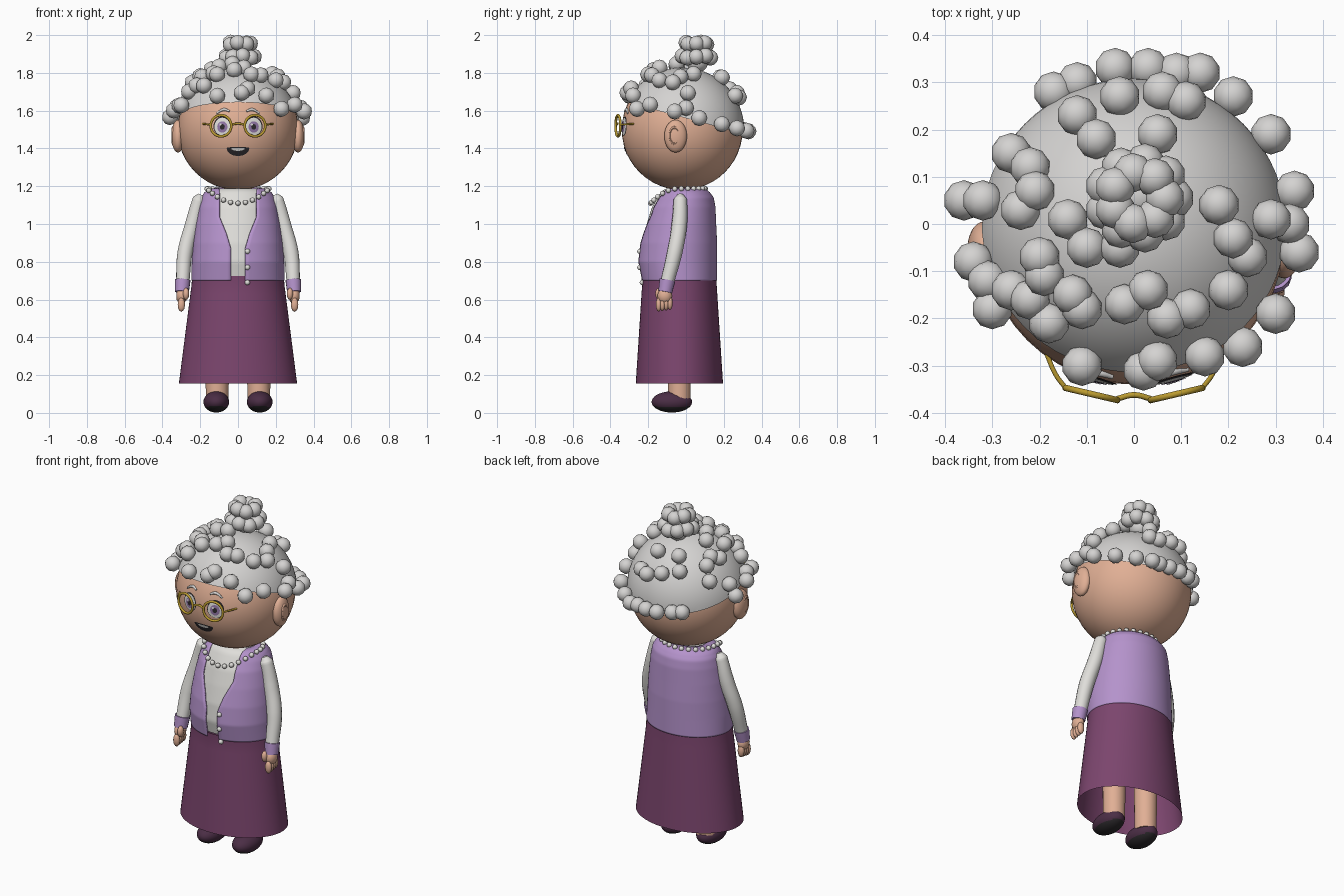
import bpy, bmesh
from math import sin, cos, pi, sqrt, asin, radians
from mathutils import Vector, Matrix

cube = bpy.data.objects.get("Cube")
if cube:
    bpy.data.objects.remove(cube)


def material(name, *rgb):
    m = bpy.data.materials.new(name)
    m.use_nodes = True
    m.diffuse_color = (*rgb, 1)
    m.node_tree.nodes["Principled BSDF"].inputs["Base Color"].default_value = (*rgb, 1)
    return m


SKIN = material("skin", .75, .43, .3)
HAIR = material("grey_hair", .66, .65, .64)
WHITE = material("off_white", .74, .73, .7)
LILAC = material("lilac_wool", .46, .29, .6)
PLUM = material("plum_cloth", .2, .06, .155)
SHOE = material("shoe_leather", .07, .027, .06)
GOLD = material("gold", .5, .33, .03)
IRIS = material("violet_iris", .28, .18, .38)
DARK = material("near_black", .025, .022, .025)


def finish(obj, mat, angle=45):
    if not obj.data.materials:
        obj.data.materials.append(mat)
    bpy.ops.object.select_all(action='DESELECT')
    obj.select_set(True)
    bpy.context.view_layer.objects.active = obj
    bpy.ops.object.shade_smooth_by_angle(angle=radians(angle))
    return obj


def from_bmesh(name, bm, mat, angle=45):
    mesh = bpy.data.meshes.new(name)
    bm.to_mesh(mesh)
    bm.free()
    obj = bpy.data.objects.new(name, mesh)
    bpy.context.collection.objects.link(obj)
    return finish(obj, mat, angle)


def blobs(name, mat, items, fine=False):
    """Ellipsoids (centre, radii) gathered in one mesh."""
    bm = bmesh.new()
    for centre, radii in items:
        size = Vector(radii) if isinstance(radii, tuple) else Vector((radii,) * 3)
        m = Matrix.Translation(centre) @ Matrix.Diagonal((*size, 1))
        if fine:
            bmesh.ops.create_uvsphere(bm, u_segments=48, v_segments=24, radius=1, matrix=m)
        else:
            bmesh.ops.create_icosphere(bm, subdivisions=2, radius=1, matrix=m)
    return from_bmesh(name, bm, mat, 60)


def loft(name, mat, rings, closed=True, cap=False):
    bm = bmesh.new()
    rows = [[bm.verts.new(p) for p in ring] for ring in rings]
    n = len(rows[0])
    for a, b in zip(rows, rows[1:]):
        for i in range(n if closed else n - 1):
            j = (i + 1) % n
            bm.faces.new((a[i], a[j], b[j], b[i]))
    if cap:
        bm.faces.new(rows[-1])
    return from_bmesh(name, bm, mat)


def tube(name, mat, points, radii):
    curve = bpy.data.curves.new(name, 'CURVE')
    curve.dimensions = '3D'
    curve.bevel_depth = 1
    curve.bevel_resolution = 5
    curve.use_fill_caps = True
    spline = curve.splines.new('BEZIER')
    spline.bezier_points.add(len(points) - 1)
    for bp, p, r in zip(spline.bezier_points, points, radii):
        bp.co, bp.radius = p, r
        bp.handle_left_type = bp.handle_right_type = 'AUTO'
    obj = bpy.data.objects.new(name, curve)
    bpy.context.collection.objects.link(obj)
    bpy.ops.object.select_all(action='DESELECT')
    obj.select_set(True)
    bpy.context.view_layer.objects.active = obj
    bpy.ops.object.convert(target='MESH')
    return finish(bpy.context.object, mat)


def lookup(table, z):
    for a, b in zip(table, table[1:]):
        if z <= b[0]:
            t = max(0, (z - a[0]) / (b[0] - a[0]))
            return [u + (v - u) * t for u, v in zip(a[1:], b[1:])]
    return table[-1][1:]


# Body profile: height, half width, half depth, centre y
BODY = [(.155, .317, .235, -.035), (.7, .247, .2, -.035), (.8, .245, .21, -.045),
        (.9, .238, .205, -.04), (1, .226, .19, -.03), (1.09, .21, .174, -.018),
        (1.14, .196, .155, -.008), (1.17, .176, .135, -.01), (1.185, .152, .115, -.012),
        (1.192, .115, .09, -.015)]
OPENING = [(.7, .038), (.87, .038), (.95, .062), (1.04, .1), (1.2, .1)]


def body_ring(z, inset=0, start=0.0, closed=True, n=64):
    rx, ry, cy = lookup(BODY, z)
    steps = n if closed else n - 1
    angles = [start + (2 * pi - 2 * start) * i / steps for i in range(n)]
    return [((rx - inset) * sin(a), cy - (ry - inset) * cos(a), z) for a in angles]


def heights(low, high, n):
    return [low + (high - low) * i / n for i in range(n + 1)]


# Clothes
loft("skirt", PLUM, [body_ring(z, .004) for z in heights(.155, .725, 12)])
loft("blouse", WHITE, [body_ring(z, .012) for z in heights(.726, 1.189, 40)], cap=True)
vest = loft("vest", LILAC, [
    body_ring(z, 0, asin(lookup(OPENING, z)[0] / lookup(BODY, z)[0]), False)
    for z in heights(.7, 1.192, 60)], closed=False)
thick = vest.modifiers.new("thickness", 'SOLIDIFY')
thick.thickness = .01
thick.offset = -1


def front_y(x, z):
    rx, ry, cy = lookup(BODY, z)
    return cy - ry * sqrt(1 - (x / rx) ** 2)


blobs("buttons", WHITE, [((.05, front_y(.05, z), z), .014) for z in (.69, .77, .855)])
necklace = []
for i in range(26):
    a = 2 * pi * i / 26
    necklace.append(((.165 * sin(a), -.042 - .145 * cos(a),
                      1.187 - .077 * max(0, cos(a)) ** 2), .014))
blobs("pearl_necklace", WHITE, necklace)

# Limbs
for s, side in ((1, "left"), (-1, "right")):
    tube(side + "_sleeve", WHITE,
         [(s * .195, -.03, 1.155), (s * .205, -.03, 1.13), (s * .24, -.035, 1),
          (s * .28, -.06, .85), (s * .293, -.1, .69)],
         [.016, .036, .041, .041, .036])
    tube(side + "_cuff", LILAC, [(s * .293, -.098, .703), (s * .297, -.11, .64)], [.042, .037])
    hand = [((s * .298, -.112, .62), (.03, .04, .045)),
            ((s * .275, -.143, .63), (.017, .02, .033))]
    for k in range(4):
        hand.append(((s * .3, -.145 + .02 * k, .573 + .003 * k), (.02, .015, .038)))
    blobs(side + "_hand", SKIN, hand)
    tube(side + "_leg", SKIN, [(s * .11, -.035, .07), (s * .11, -.035, .5)], [.06, .066])
    shoe = blobs(side + "_shoe", SHOE, [((s * .115, -.075, .058), (.068, .107, .056))], True)
    shoe.data.materials.append(DARK)
    for p in shoe.data.polygons:
        p.material_index = int(p.normal.z < -.6)
    # Ears with an inner fold
    blobs(side + "_ear", SKIN, [((s * .318, -.055, 1.465), (.035, .06, .086))], True)
    bpy.ops.mesh.primitive_torus_add(location=(s * .345, -.062, 1.468), rotation=(0, pi / 2, 0),
                                     major_radius=.03, minor_radius=.006,
                                     major_segments=24, minor_segments=8)
    fold = bpy.context.object
    fold.name = side + "_ear_fold"
    fold.scale = (1.4, .8, 1)
    finish(fold, SKIN)

# Head and hair cap, cut along a plane that drops to the back
HEAD, R = Vector((0, -.02, 1.5)), .32
blobs("head", SKIN, [(HEAD, R)], True)
bm = bmesh.new()
bmesh.ops.create_uvsphere(bm, u_segments=64, v_segments=32, radius=R + .008,
                          matrix=Matrix.Translation(HEAD))
bmesh.ops.bisect_plane(bm, geom=bm.verts[:] + bm.edges[:] + bm.faces[:],
                       plane_co=(0, 0, 1.56), plane_no=(0, .27, 1), clear_inner=True)
from_bmesh("hair_cap", bm, HAIR)

# Curls: plan positions in hundredths, dropped on to the cap
PLAN = [(-4, 33), (3, 33), (9, 32), (14, 32), (-3, 27), (6, 28), (11, 26), (21, 27),
        (29, 19), (34, 7), (35, -6), (29, 1), (33, 0), (30, -19), (23, -26), (15, -28),
        (20, -14), (24, -7), (21, -3), (18, 4), (5, 19), (-8, 18), (-12, 23), (-17, 28),
        (-12, 30), (-26, 15), (-22, 12), (-21, 7), (-24, 3), (-36, 5), (-32, 5), (-14, 1),
        (-10, -5), (-3, -5), (-20, -7), (-34, -8), (-31, -12), (-30, -18), (-26, -14),
        (-19, -11), (-22, -16), (-13, -15), (-11, -18), (-18, -21), (-11, -30), (-2, -17),
        (3, -14), (7, -20), (12, -18), (2, -31), (5, -29)]
curls = []
for px, py in PLAN:
    x, y = px / 100, py / 100
    d2 = x * x + (y - HEAD.y) ** 2
    z = 1.58 - .27 * y if d2 > .112 else HEAD.z + sqrt(.1225 - d2)
    curls.append(((x, y, z), .043))
blobs("curls", HAIR, curls)

# Bun: two rings of curls around a core
bun = [((.01, .06, 1.86), .06)]
for count, spread, z in ((9, .075, 1.885), (7, .055, 1.955)):
    for i in range(count):
        a = 2 * pi * i / count
        bun.append(((.01 + spread * cos(a), .055 + spread * sin(a), z + .006 * sin(3 * a)), .042))
blobs("hair_bun", HAIR, bun)


# Face plates, laid on the head surface
def on_head(x, z, lift):
    return (x, HEAD.y - sqrt((R + lift) ** 2 - x * x - (z - HEAD.z) ** 2), z)


def plate(name, mat, cx, cz, w, up, down, lift):
    rings = []
    for k in (1, .75, .5, .25):
        ring = []
        for i in range(28):
            a = 2 * pi * i / 28
            ring.append(on_head(cx + k * w * cos(a), cz + k * (up if sin(a) > 0 else down) * sin(a), lift))
        rings.append(ring)
    loft(name, mat, rings, cap=True)


plate("mouth", DARK, 0, 1.402, .06, .006, .042, .002)
plate("teeth", WHITE, 0, 1.4, .036, .003, .013, .004)
for s, side in ((1, "left"), (-1, "right")):
    x = s * .083
    plate(side + "_lash_line", DARK, x, 1.515, .047, .055, .048, .002)
    plate(side + "_eye", WHITE, x, 1.514, .042, .049, .045, .004)
    plate(side + "_iris", IRIS, x, 1.514, .027, .03, .03, .006)
    plate(side + "_pupil", DARK, x, 1.514, .013, .015, .015, .0075)
    plate(side + "_glint", WHITE, x - .01, 1.527, .006, .006, .006, .009)
    tube(side + "_eyebrow", HAIR,
         [on_head(s * u, z, .002) for u, z in ((.045, 1.597), (.075, 1.606), (.115, 1.585))],
         [.005, .008, .004])
    # Glasses
    bpy.ops.mesh.primitive_torus_add(location=(s * .09, -.36, 1.52), rotation=(pi / 2, 0, s * .23),
                                     major_radius=.056, minor_radius=.007,
                                     major_segments=40, minor_segments=10)
    rim = bpy.context.object
    rim.name = side + "_glasses_rim"
    finish(rim, GOLD)
    tube(side + "_glasses_temple", GOLD,
         [(s * .145, -.347, 1.525), (s * .165, -.32, 1.528), (s * .185, -.275, 1.53)], [.005] * 3)
tube("glasses_bridge", GOLD, [(-.036, -.37, 1.525), (0, -.362, 1.532), (.036, -.37, 1.525)], [.006] * 3)
